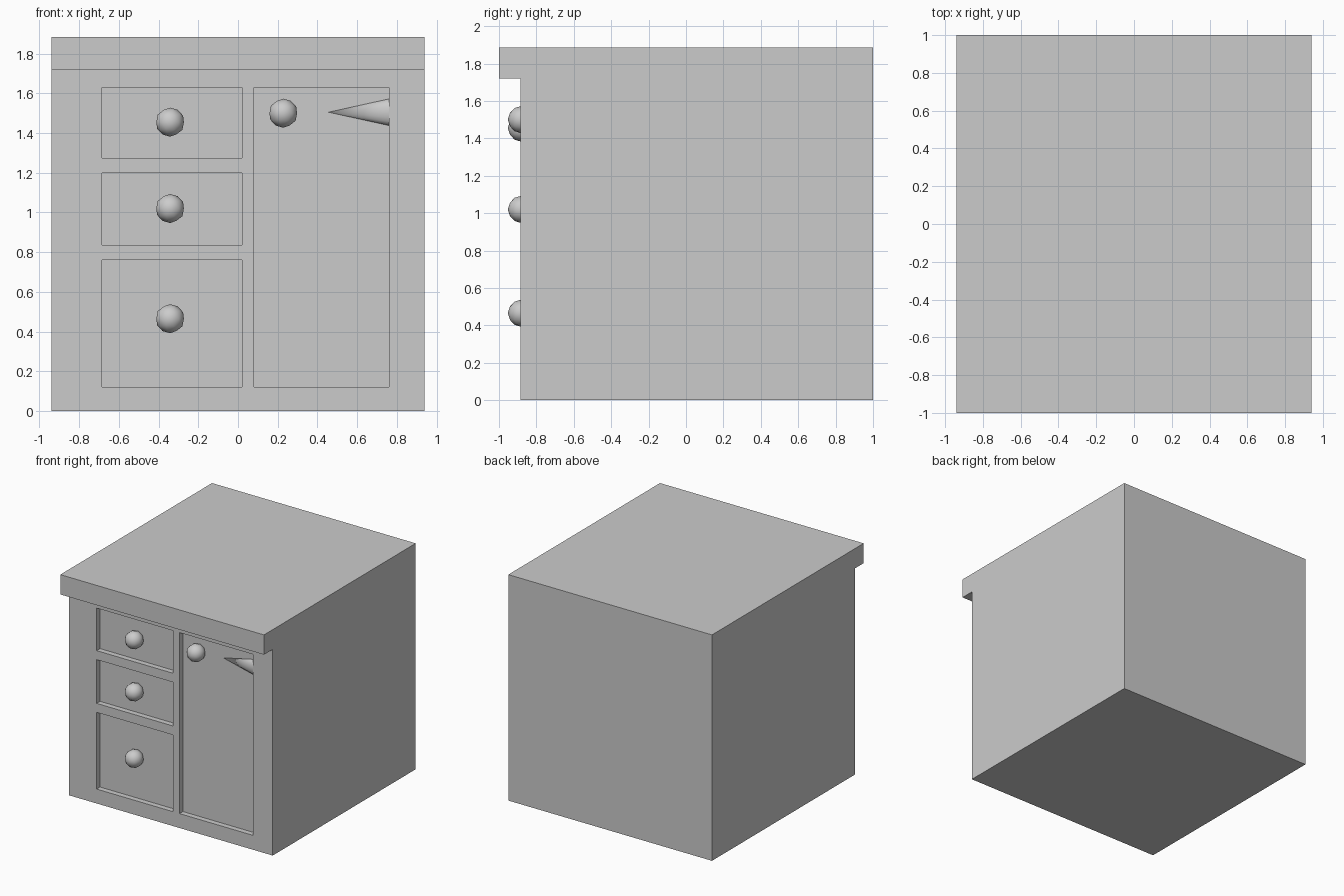
import bpy
import bmesh
from math import radians
from mathutils import Matrix, Vector

if "Cube" in bpy.data.objects:
    bpy.data.objects.remove(bpy.data.objects["Cube"])

FRONT = -0.885      # cabinet front plane
DEPTH = 0.045       # recess depth
WIDTH = 0.94        # half width


def finish(name, bm, smooth=False):
    bmesh.ops.recalc_face_normals(bm, faces=bm.faces[:])
    for f in bm.faces:
        f.smooth = smooth
    mesh = bpy.data.meshes.new(name)
    bm.to_mesh(mesh)
    bm.free()
    obj = bpy.data.objects.new(name, mesh)
    bpy.context.collection.objects.link(obj)
    return obj


# Cabinet body with overhanging top: side profile extruded across the width
profile = [(FRONT, 0), (1, 0), (1, 1.885), (-1, 1.885), (-1, 1.72), (FRONT, 1.72)]
bm = bmesh.new()
face = bm.faces.new([bm.verts.new((-WIDTH, y, z)) for y, z in profile])
ext = bmesh.ops.extrude_face_region(bm, geom=[face])
bmesh.ops.translate(bm, vec=(2 * WIDTH, 0, 0),
                    verts=[g for g in ext["geom"] if isinstance(g, bmesh.types.BMVert)])
cabinet = finish("cabinet", bm)

# Recessed drawer and door panels: x0, x1, z0, z1
panels = [(-0.685, 0.02, 1.275, 1.63), (-0.685, 0.02, 0.835, 1.20),
          (-0.685, 0.02, 0.12, 0.76), (0.08, 0.76, 0.12, 1.63)]
bm = bmesh.new()
for x0, x1, z0, z1 in panels:
    centre = Vector(((x0 + x1) / 2, FRONT, (z0 + z1) / 2))
    size = Vector((x1 - x0, 2 * DEPTH, z1 - z0))
    bmesh.ops.create_cube(bm, size=1, matrix=Matrix.LocRotScale(centre, None, size))
cutter = finish("panel_cutter", bm)
cutter.hide_render = True
cutter.display_type = 'WIRE'

cut = cabinet.modifiers.new("panels", 'BOOLEAN')
cut.object = cutter
cut.operation = 'DIFFERENCE'
cut.solver = 'EXACT'
bpy.context.view_layer.objects.active = cabinet
bpy.ops.object.modifier_apply(modifier=cut.name)
bpy.data.objects.remove(cutter)

# Round knobs
knobs = {"top_drawer_knob": (-0.342, 1.455), "middle_drawer_knob": (-0.342, 1.02),
         "bottom_drawer_knob": (-0.342, 0.465), "door_knob": (0.228, 1.50)}
for name, (x, z) in knobs.items():
    bm = bmesh.new()
    bmesh.ops.create_icosphere(bm, subdivisions=2, radius=0.073,
                               matrix=Matrix.Translation((x, -0.88, z)))
    finish(name, bm, smooth=True)

# Flattened cone pointer on the door, tip towards the knob
bm = bmesh.new()
bmesh.ops.create_cone(bm, cap_ends=True, segments=16, radius1=0.067, radius2=0,
                      depth=0.305,
                      matrix=Matrix.LocRotScale(Vector((0.6075, -0.845, 1.505)), None,
                                                Vector((1, 0.55, 1)))
                      @ Matrix.Rotation(radians(-90), 4, 'Y'))
bmesh.ops.remove_doubles(bm, verts=bm.verts[:], dist=0.0005)
pointer = finish("door_pointer", bm, smooth=True)
pointer.select_set(True)
bpy.context.view_layer.objects.active = pointer
bpy.ops.object.shade_smooth_by_angle(angle=radians(40))
